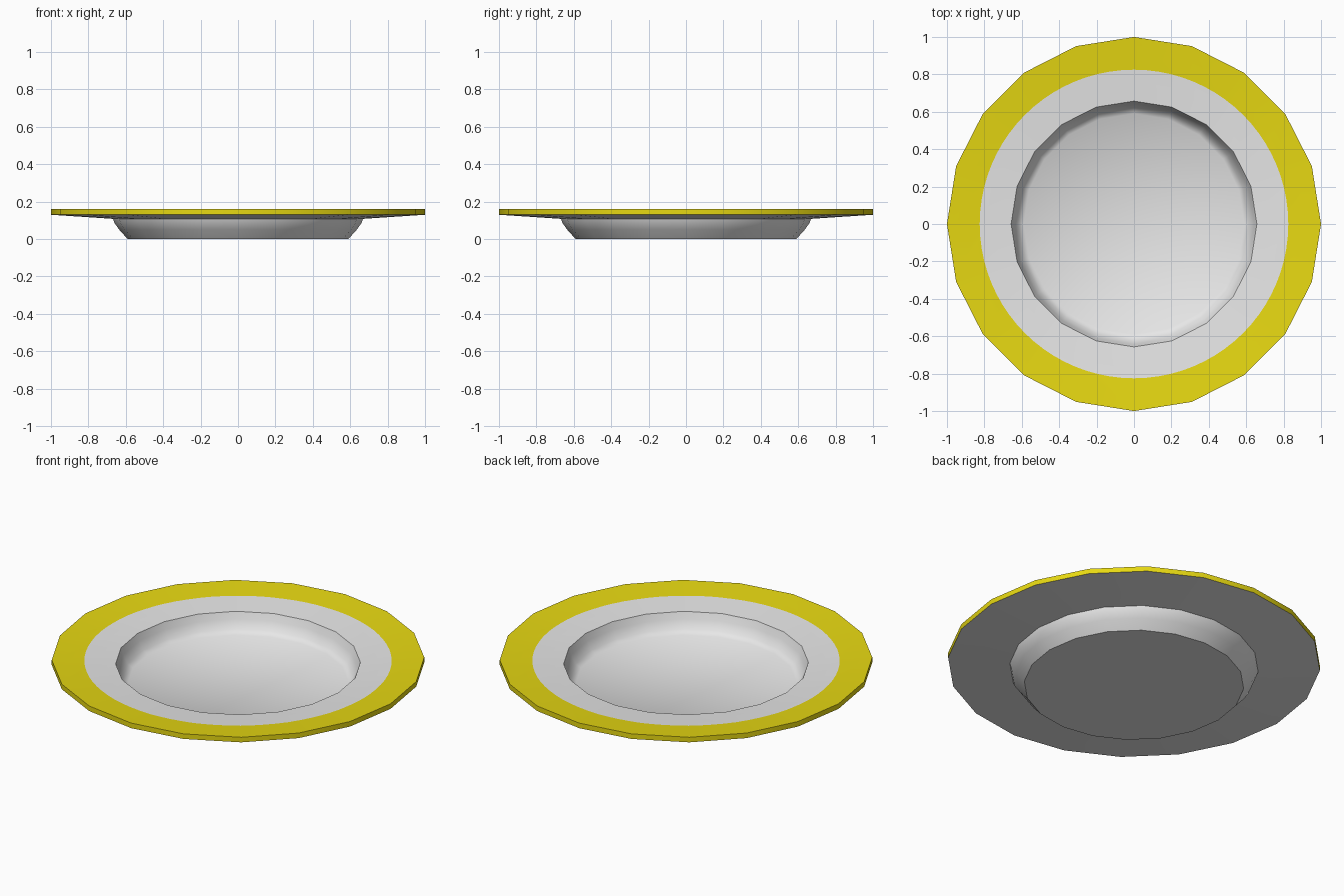
import bpy, bmesh, math

if "Cube" in bpy.data.objects:
    bpy.data.objects.remove(bpy.data.objects["Cube"])

N, SUB = 20, 4          # plate sides, band-circle points per side
STEP = 2 * math.pi / N

white = bpy.data.materials.new("plate_white")
white.diffuse_color = (0.8, 0.8, 0.8, 1)
white.use_nodes = True
white.node_tree.nodes["Principled BSDF"].inputs["Base Color"].default_value = white.diffuse_color
yellow = bpy.data.materials.new("rim_yellow")
yellow.diffuse_color = (0.8, 0.69, 0.006, 1)
yellow.use_nodes = True
yellow.node_tree.nodes["Principled BSDF"].inputs["Base Color"].default_value = yellow.diffuse_color

bm = bmesh.new()


def ring(r, z):
    return [bm.verts.new((r * math.cos(i * STEP), r * math.sin(i * STEP), z)) for i in range(N)]


def bridge(a, b, mat=0):
    for i in range(N):
        j = (i + 1) % N
        bm.faces.new((a[i], a[j], b[j], b[i])).material_index = mat


def cap(a, z):
    c = bm.verts.new((0, 0, z))
    for i in range(N):
        bm.faces.new((c, a[i], a[(i + 1) % N]))


# underside: foot, curved wall, underside of rim
under = [ring(r, z) for r, z in [(0.59, 0), (0.635, 0.05), (0.66, 0.085), (0.668, 0.108), (1.0, 0.13)]]
cap(under[0], 0)
for a, b in zip(under, under[1:]):
    bridge(a, b)

# outer edge
top = ring(1.0, 0.16)
bridge(under[-1], top, 1)

# well: floor and inner wall up to the rim
well = [ring(r, z) for r, z in [(0.59, 0.025), (0.62, 0.045), (0.643, 0.095), (0.657, 0.134)]]
cap(well[0], 0.025)
for a, b in zip(well, well[1:]):
    bridge(a, b)

# top of rim, each flat side cut by a true circle where the yellow band starts
R_IN, Z_IN, R_BAND = 0.657, 0.134, 0.825
circle = []
for k in range(N * SUB):
    ang = k * STEP / SUB
    mid = (k // SUB + 0.5) * STEP
    d = R_BAND * math.cos(ang - mid) / math.cos(STEP / 2)
    z = Z_IN + (d - R_IN) / (1 - R_IN) * (0.16 - Z_IN)
    circle.append(bm.verts.new((R_BAND * math.cos(ang), R_BAND * math.sin(ang), z)))
for i in range(N):
    j = (i + 1) % N
    arc = [circle[(i * SUB + s) % (N * SUB)] for s in range(SUB + 1)]
    bm.faces.new([well[-1][j], well[-1][i]] + arc)
    bm.faces.new([top[i], top[j]] + arc[::-1]).material_index = 1

bmesh.ops.recalc_face_normals(bm, faces=bm.faces[:])
mesh = bpy.data.meshes.new("plate")
bm.to_mesh(mesh)
bm.free()
mesh.materials.append(white)
mesh.materials.append(yellow)
plate = bpy.data.objects.new("plate", mesh)
bpy.context.collection.objects.link(plate)
bpy.context.view_layer.objects.active = plate
plate.select_set(True)
bpy.ops.object.shade_smooth_by_angle(angle=math.radians(42))
